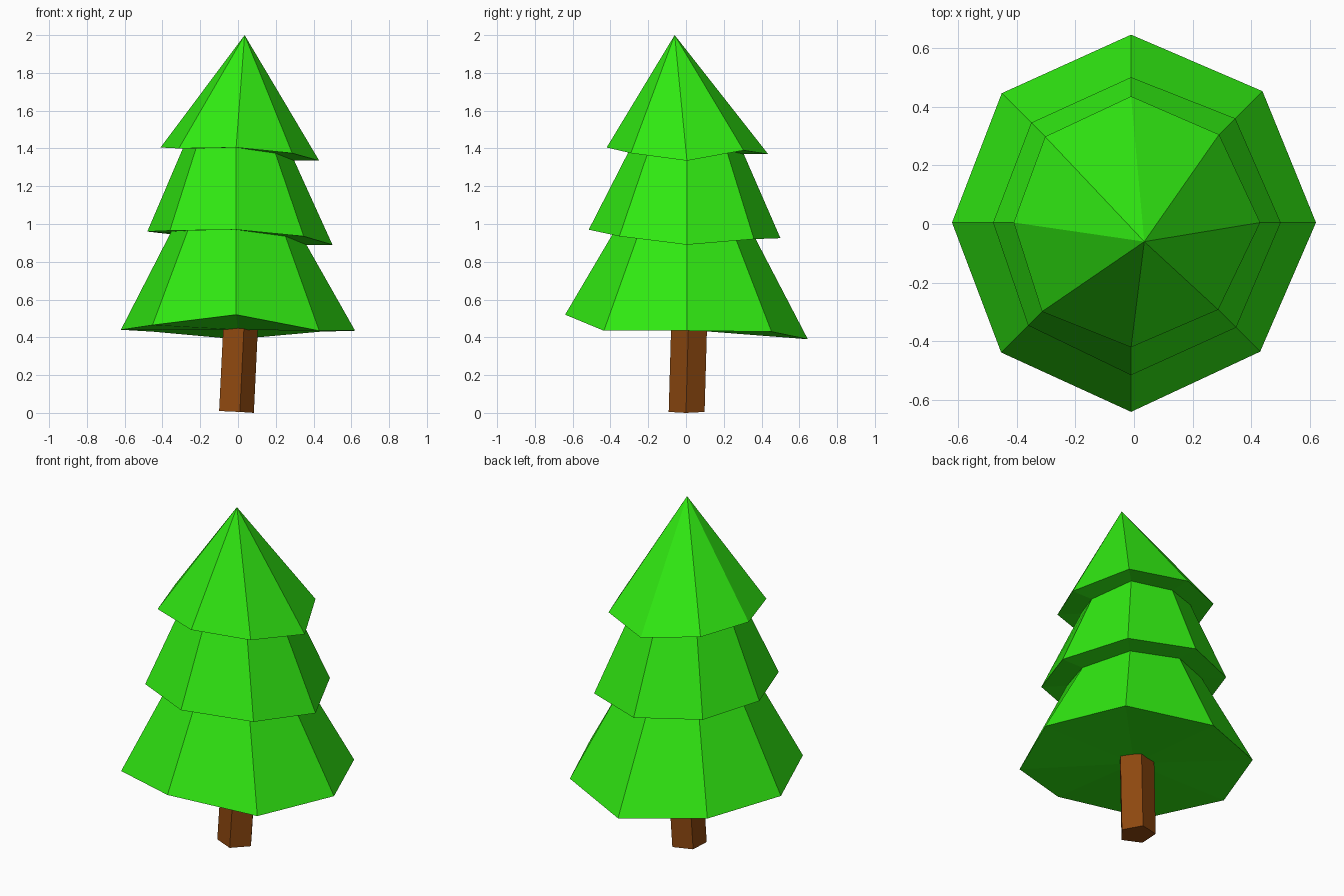
import bpy, bmesh
from math import cos, sin, radians

if "Cube" in bpy.data.objects:
    bpy.data.objects.remove(bpy.data.objects["Cube"])


def make_material(name, rgb):
    mat = bpy.data.materials.new(name)
    mat.diffuse_color = (*rgb, 1)
    mat.use_nodes = True
    mat.node_tree.nodes["Principled BSDF"].inputs["Base Color"].default_value = mat.diffuse_color
    return mat


def finish(bm, name, mat):
    bmesh.ops.recalc_face_normals(bm, faces=bm.faces)
    mesh = bpy.data.meshes.new(name)
    bm.to_mesh(mesh)
    bm.free()
    mesh.materials.append(mat)
    obj = bpy.data.objects.new(name, mesh)
    bpy.context.collection.objects.link(obj)
    return obj


def ring(bm, centre, radii, heights, start=0):
    n = len(radii)
    verts = []
    for i, (r, z) in enumerate(zip(radii, heights)):
        a = radians(start + 360 * i / n)
        verts.append(bm.verts.new((centre[0] + r * cos(a), centre[1] + r * sin(a), z)))
    return verts


def bridge(bm, a, b):
    for i in range(len(a)):
        j = (i + 1) % len(a)
        bm.faces.new((a[i], a[j], b[j], b[i]))


def fan(bm, loop, point):
    tip = bm.verts.new(point)
    for i in range(len(loop)):
        bm.faces.new((loop[i], loop[(i + 1) % len(loop)], tip))


green = make_material("needles_green", (0.03, 0.82, 0.006))
brown = make_material("bark_brown", (0.27, 0.065, 0.005))

# Foliage: uneven octagonal skirts, (radii, heights) counter-clockwise from +x
centre = (-0.01, 0.005)
rims = [
    ((.63, .633, .64, .623, .61, .626, .645, .622),
     (.435, .43, .39, .43, .44, .465, .52, .435)),
    ((.51, .502, .495, .481, .47, .496, .52, .506),
     (.89, .92, .925, .945, .96, .965, .97, .935)),
    ((.44, .424, .43, .414, .40, .429, .425, .42),
     (1.335, 1.39, 1.37, 1.40, 1.405, 1.40, 1.405, 1.375)),
]
neck_scale = (None, 0.73, 0.70)

bm = bmesh.new()
loop = None
for (radii, heights), scale in zip(rims, neck_scale):
    if loop is None:
        loop = ring(bm, centre, radii, heights)
        fan(bm, loop, (0, 0, 0.44))
        continue
    # Narrow neck, then the flat overhang of the next skirt
    neck = ring(bm, centre, [r * scale for r in radii], heights)
    rim = ring(bm, centre, radii, heights)
    bridge(bm, loop, neck)
    bridge(bm, neck, rim)
    loop = rim
fan(bm, loop, (0.035, -0.06, 2.0))
finish(bm, "foliage", green)

# Trunk: slightly leaning pentagonal prism
bm = bmesh.new()
bottom = ring(bm, (-0.016, 0.005), [0.1] * 5, [0.0, 0.005, 0.01, 0.01, 0.005], -3)
top = ring(bm, (0.006, 0.018), [0.1] * 5, [0.46] * 5, -3)
bridge(bm, bottom, top)
bm.faces.new(bottom)
bm.faces.new(top)
finish(bm, "trunk", brown)
